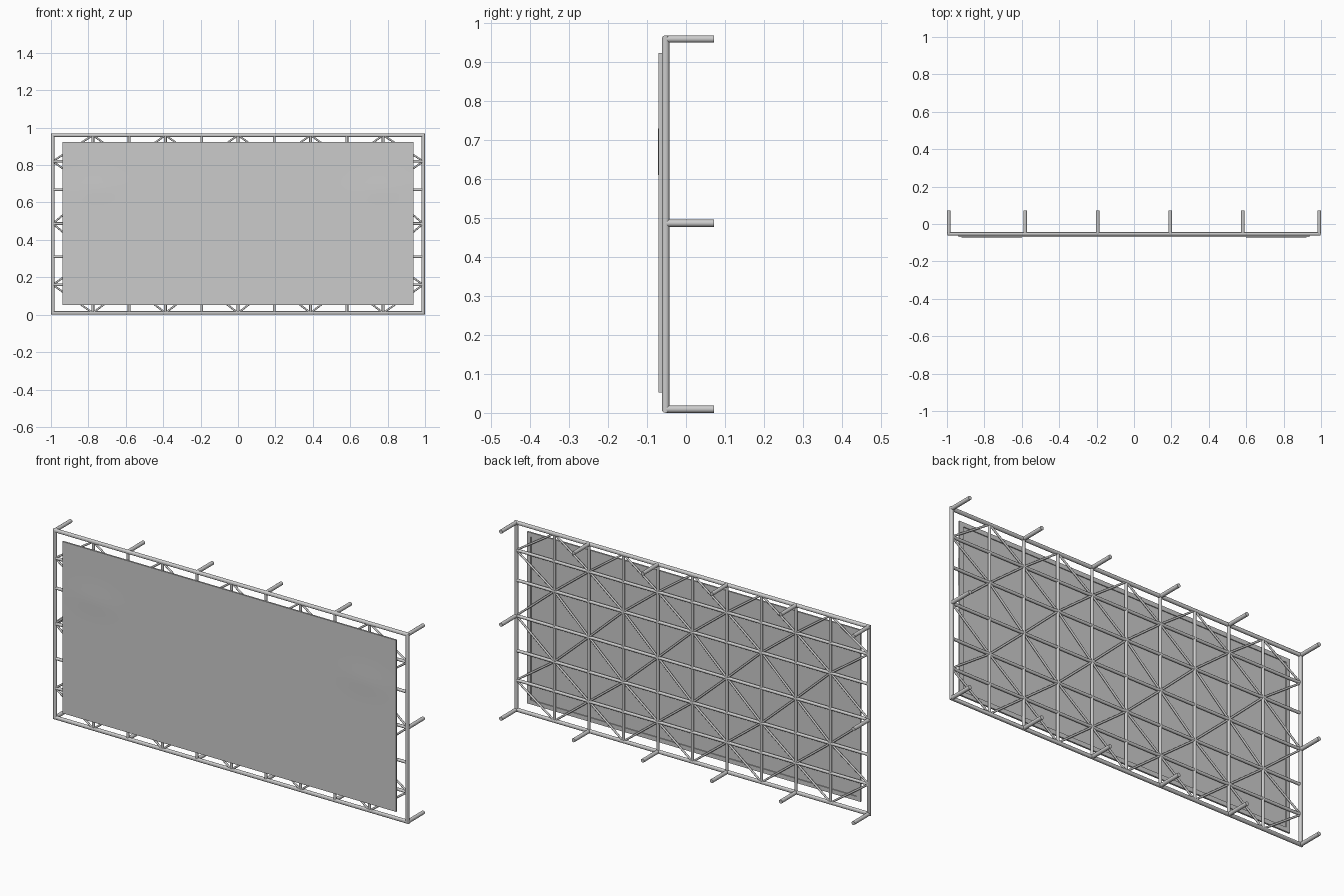
import bpy, bmesh, math
from mathutils import Vector

if "Cube" in bpy.data.objects:
    bpy.data.objects.remove(bpy.data.objects["Cube"])

Y = -0.0525                                   # plane of the lattice
R = 0.0095                                    # frame tube radius
half = [0.194, 0.388, 0.582, 0.776, 1 - R]
COLS = [-x for x in reversed(half)] + [0] + half
ROWS = [R, 0.16, 0.31, 0.487, 0.668, 0.82, 0.96]


def finish(name, bm, angle=40):
    bmesh.ops.recalc_face_normals(bm, faces=bm.faces)
    me = bpy.data.meshes.new(name)
    bm.to_mesh(me)
    bm.free()
    ob = bpy.data.objects.new(name, me)
    bpy.context.collection.objects.link(ob)
    bpy.ops.object.select_all(action='DESELECT')
    ob.select_set(True)
    bpy.context.view_layer.objects.active = ob
    bpy.ops.object.shade_smooth_by_angle(angle=math.radians(angle))
    return ob


def tubes(name, segments, radius, sides=12):
    bm = bmesh.new()
    for a, b in segments:
        a, b = Vector(a), Vector(b)
        d = b - a
        m = d.to_track_quat('Z', 'Y').to_matrix().to_4x4()
        m.translation = (a + b) / 2
        bmesh.ops.create_cone(bm, cap_ends=True, segments=sides, radius1=radius,
                              radius2=radius, depth=d.length, matrix=m)
    return finish(name, bm)


def node(i, j):
    return (COLS[i], Y, ROWS[j])


# outer frame: round tube with mitred corners
bm = bmesh.new()
zc, hz = (ROWS[0] + ROWS[-1]) / 2, (ROWS[-1] - ROWS[0]) / 2
N = 16
rings = []
for sx, sz in ((-1, -1), (1, -1), (1, 1), (-1, 1)):
    ring = []
    for k in range(N):
        t = 2 * math.pi * k / N
        u, v = R * math.cos(t), R * math.sin(t)
        ring.append(bm.verts.new((sx * (COLS[-1] + u), Y + v, zc + sz * (hz + u))))
    rings.append(ring)
for c in range(4):
    p, q = rings[c], rings[(c + 1) % 4]
    for k in range(N):
        n = (k + 1) % N
        bm.faces.new((p[k], p[n], q[n], q[k]))
finish("outer_frame", bm)

# upright and level lattice bars
tubes("upright_bars", [(node(i, 0), node(i, 6)) for i in range(1, 10)], 0.0075)
tubes("level_bars", [(node(0, j), node(10, j)) for j in range(1, 6)], 0.0075)

# diagonal braces join alternate lattice nodes into a star pattern
braces = []
for i in range(10):
    for j in range(6):
        if (i + j) % 2:
            braces.append((node(i, j), node(i + 1, j + 1)))
        else:
            braces.append((node(i + 1, j), node(i, j + 1)))
tubes("diagonal_braces", braces, 0.005, 10)

# rear pegs along the top and bottom, plus one halfway up each side
spots = [(i, j) for i in (0, 2, 4, 6, 8, 10) for j in (0, 6)] + [(0, 3), (10, 3)]
tubes("wall_pegs", [(node(i, j), (COLS[i], 0.072, ROWS[j])) for i, j in spots], R, 16)

# front panel sheet with two very shallow swellings
W, Z0, Z1 = 0.938, 0.052, 0.924
FRONT, BACK = -0.0705, -0.0665
bm = bmesh.new()
bmesh.ops.create_grid(bm, x_segments=60, y_segments=28, size=1)
for v in bm.verts:
    x, z = v.co.x * W, Z0 + (v.co.y + 1) / 2 * (Z1 - Z0)
    d = ((abs(x) - 0.76) / 0.12) ** 2 + ((z - 0.67) / 0.06) ** 2
    v.co = (x, FRONT - 0.002 * math.exp(-d), z)
rim = [e for e in bm.edges if e.is_boundary]
ext = bmesh.ops.extrude_edge_only(bm, edges=rim)["geom"]
for v in ext:
    if isinstance(v, bmesh.types.BMVert):
        v.co.y = BACK
bmesh.ops.holes_fill(bm, edges=[e for e in bm.edges if e.is_boundary], sides=0)
finish("front_panel", bm)

# raised lip around the back of the panel
bm = bmesh.new()
lw = 0.022
outer = [(-W, Z0), (W, Z0), (W, Z1), (-W, Z1)]
inner = [(-W + lw, Z0 + lw), (W - lw, Z0 + lw), (W - lw, Z1 - lw), (-W + lw, Z1 - lw)]
loops = [[bm.verts.new((x, y, z)) for x, z in pts]
         for pts, y in ((outer, BACK), (outer, -0.062), (inner, -0.062), (inner, BACK))]
for a in range(4):
    p, q = loops[a], loops[(a + 1) % 4]
    for k in range(4):
        n = (k + 1) % 4
        bm.faces.new((p[k], p[n], q[n], q[k]))
finish("panel_lip", bm)
